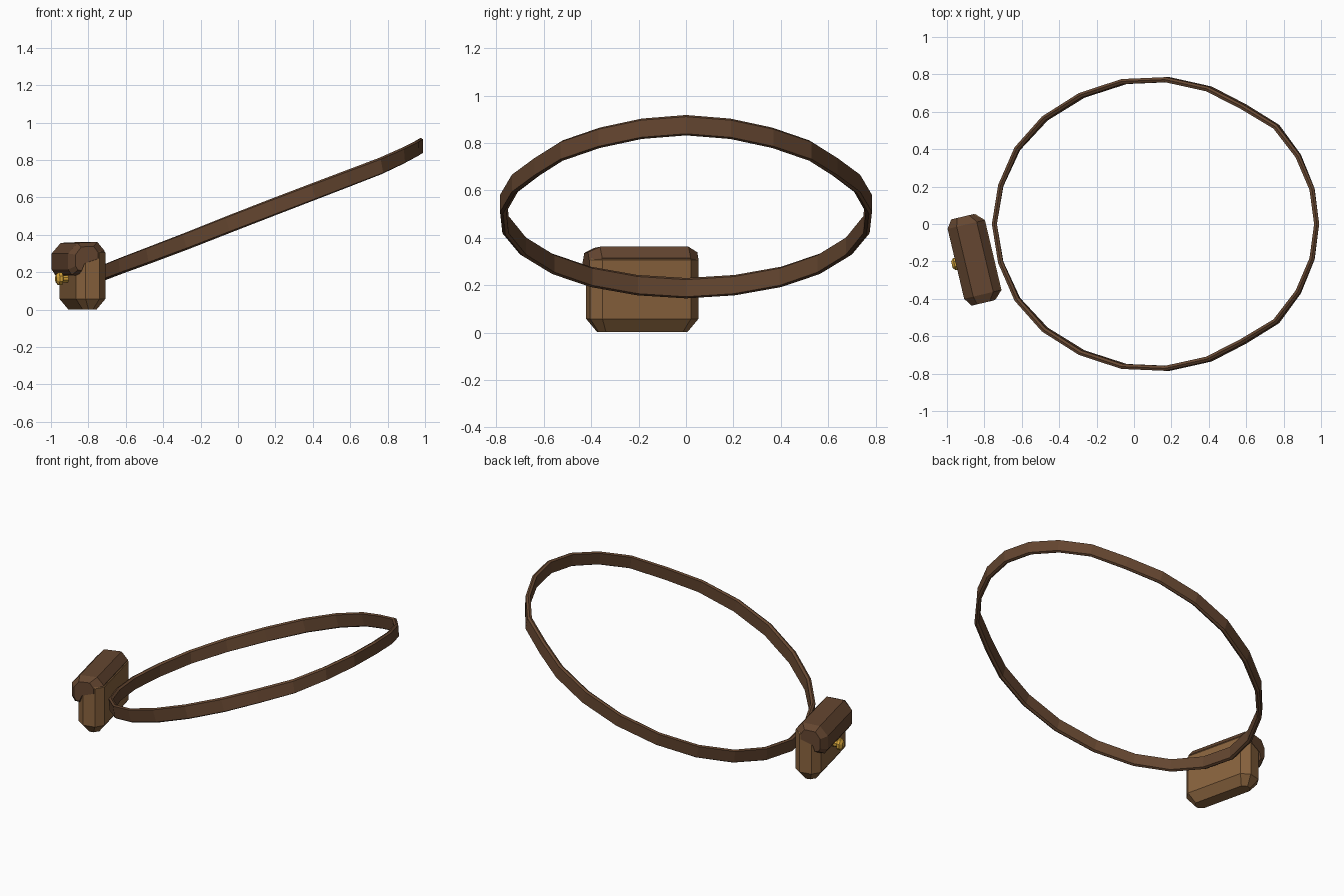
import bpy, math
from mathutils import Vector

if "Cube" in bpy.data.objects:
    bpy.data.objects.remove(bpy.data.objects["Cube"])


def paint(name, rgb):
    m = bpy.data.materials.new(name)
    m.diffuse_color = (*rgb, 1)
    m.use_nodes = True
    m.node_tree.nodes["Principled BSDF"].inputs["Base Color"].default_value = m.diffuse_color
    return m


leather = paint("dark_leather", (0.13, 0.062, 0.03))
tan = paint("tan_leather", (0.25, 0.125, 0.048))
brass = paint("brass", (0.65, 0.36, 0.04))


def loft(name, rings, mat, closed=False):
    """Skin equal-length rings; cap the ends unless the loft is closed."""
    n, k = len(rings[0]), len(rings)
    faces = [(i * n + j, i * n + (j + 1) % n,
              (i + 1) % k * n + (j + 1) % n, (i + 1) % k * n + j)
             for i in range(k if closed else k - 1) for j in range(n)]
    if not closed:
        faces += [tuple(reversed(range(n))), tuple(range((k - 1) * n, k * n))]
    me = bpy.data.meshes.new(name)
    me.from_pydata([p for r in rings for p in r], [], faces)
    ob = bpy.data.objects.new(name, me)
    bpy.context.collection.objects.link(ob)
    me.materials.append(mat)
    bpy.context.view_layer.objects.active = ob
    bpy.ops.object.mode_set(mode='EDIT')
    bpy.ops.mesh.select_all(action='SELECT')
    bpy.ops.mesh.normals_make_consistent(inside=False)
    bpy.ops.object.mode_set(mode='OBJECT')
    return ob


# Belt: half outline (outer x, y, centre z), mirrored across y = 0
half = [(-.76, 0, .187), (-.725, .21, .20), (-.635, .41, .235), (-.485, .575, .29),
        (-.285, .70, .365), (-.055, .775, .455), (.18, .785, .545), (.405, .735, .63),
        (.59, .64, .70), (.77, .53, .768), (.89, .37, .822), (.965, .19, .86),
        (.99, 0, .875)]
path = [Vector(p) for p in half]
path += [Vector((p.x, -p.y, p.z)) for p in path[-2:0:-1]]
section = [(0, .036), (.013, .043), (.027, .036), (.027, -.036), (.013, -.043), (0, -.036)]
rings = []
for i, p in enumerate(path):
    t = path[(i + 1) % len(path)] - path[i - 1]
    inward = Vector((t.y, -t.x, 0)).normalized()
    up = Vector((-.33 * inward.y ** 2, 0, 1))
    rings.append([p + inward * a + up * b for a, b in section])
loft("belt", rings, leather, closed=True)

# Pouch frame: n points away from the belt, v runs along the pouch
ang = math.radians(13.3)
N = Vector((-math.cos(ang), -math.sin(ang), 0))
V = Vector((-math.sin(ang), math.cos(ang), 0))
C = Vector((-.855, -.19, 0))


def place(n, v, z):
    return C + N * n + V * v + Vector((0, 0, z))


# Pouch body: chamfered box with tapered bottom and top
def octagon(inset, z):
    a, b, w, c = -.105 + inset, .057 - inset, .235 - inset, .043
    c = c - inset * .4
    return [place(n, v, z) for n, v in
            [(a, -w + c), (a + c, -w), (b - c, -w), (b, -w + c),
             (b, w - c), (b - c, w), (a + c, w), (a, w - c)]]


loft("pouch_body", [octagon(.042, .002), octagon(0, .058), octagon(0, .305),
                    octagon(.025, .335)], tan)

# Pouch flap: folded profile over the top and down the front, narrowed at both ends
prof = [(-.10, .315), (-.06, .362), (.05, .357), (.10, .30), (.10, .215),
        (.08, .185), (.045, .182), (.02, .235), (-.10, .27)]
mid = (.02, .28)
ends = [(mid[0] + (n - mid[0]) * .62, mid[1] + (z - mid[1]) * .72) for n, z in prof]
loft("pouch_flap", [[place(n, v, z) for n, z in pr] for v, pr in
                    [(-.237, ends), (-.192, prof), (.192, prof), (.237, ends)]], leather)

# Brass stud on the front, below the flap
def stud_ring(n, r):
    return [place(n, r * math.cos(k * math.pi / 4 + math.pi / 8),
                  .165 + r * math.sin(k * math.pi / 4 + math.pi / 8)) for k in range(8)]


loft("clasp_stud", [stud_ring(n, r) for n, r in
                    [(.05, .02), (.085, .02), (.09, .036), (.108, .036), (.122, .02)]], brass)
